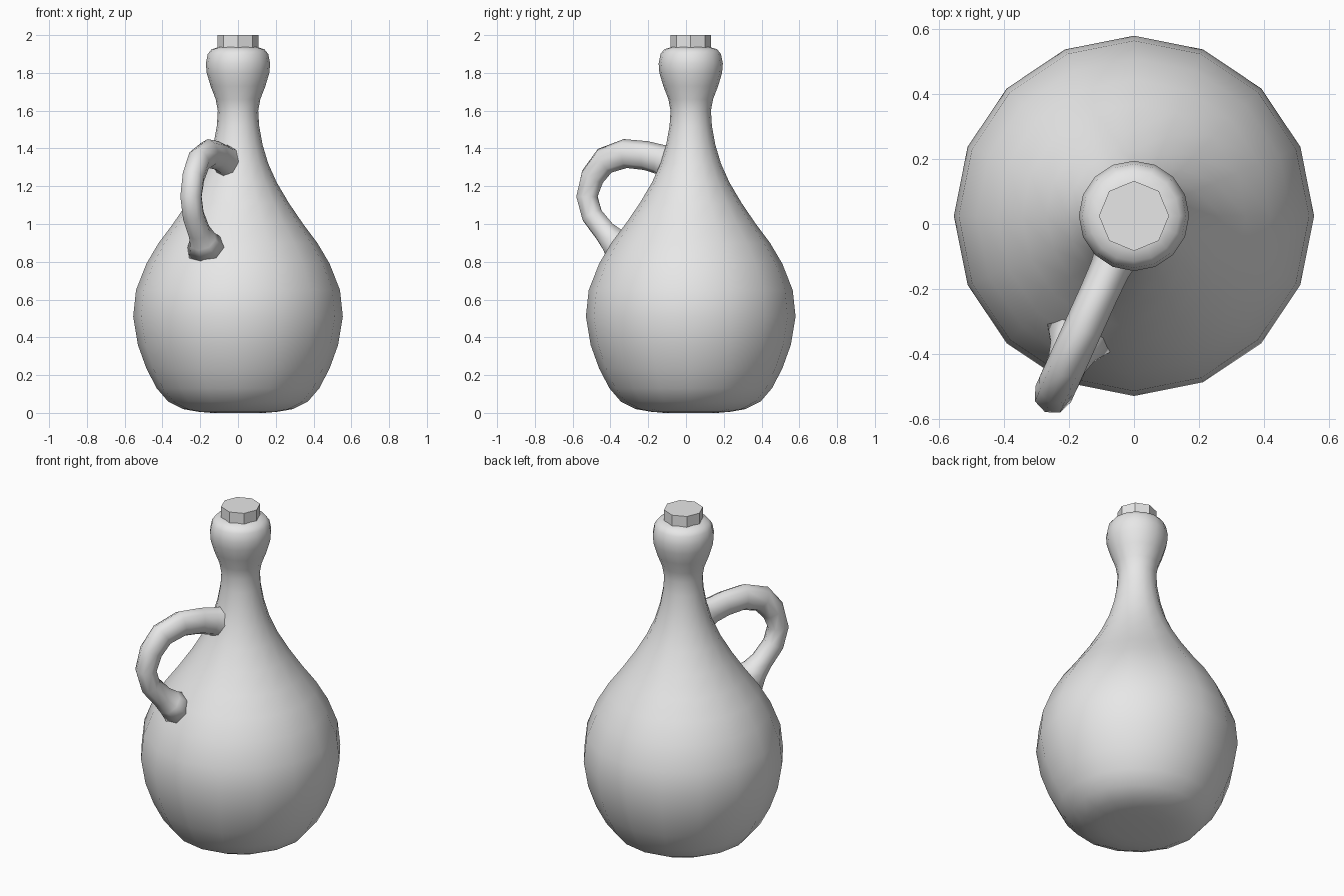
import bpy, bmesh
from math import sin, cos, pi
from mathutils import Vector

cube = bpy.data.objects.get("Cube")
if cube:
    bpy.data.objects.remove(cube)

AXIS = Vector((0, 0.025, 0))          # centre line of the bottle


def material(name, colour):
    mat = bpy.data.materials.new(name)
    mat.use_nodes = True
    mat.diffuse_color = colour
    mat.node_tree.nodes["Principled BSDF"].inputs["Base Color"].default_value = colour
    return mat


def skin_rings(name, rings, mat, smooth):
    """Bridge a series of point rings into a closed, capped surface."""
    bm = bmesh.new()
    loops = [[bm.verts.new(p) for p in ring] for ring in rings]
    n = len(loops[0])
    for a, b in zip(loops, loops[1:]):
        for i in range(n):
            j = (i + 1) % n
            bm.faces.new((a[i], a[j], b[j], b[i]))
    bm.faces.new(loops[0])
    bm.faces.new(loops[-1])
    bmesh.ops.recalc_face_normals(bm, faces=bm.faces)
    for f in bm.faces:
        f.smooth = smooth
    mesh = bpy.data.meshes.new(name)
    bm.to_mesh(mesh)
    bm.free()
    mesh.materials.append(mat)
    obj = bpy.data.objects.new(name, mesh)
    bpy.context.collection.objects.link(obj)
    return obj


def lathe(name, profile, sides, mat, smooth):
    rings = [[AXIS + Vector((r * cos(2 * pi * i / sides), r * sin(2 * pi * i / sides), z))
              for i in range(sides)] for r, z in profile]
    return skin_rings(name, rings, mat, smooth)


grey = material("plain grey", (0.8, 0.8, 0.8, 1))

# Round belly, tapering neck and swollen lip: (radius, height)
lathe("bottle_body", [
    (.14, 0), (.21, .006), (.29, .02), (.37, .06), (.43, .13), (.485, .235),
    (.53, .36), (.555, .51), (.54, .65), (.485, .79), (.42, .9), (.345, 1.0),
    (.27, 1.11), (.205, 1.22), (.16, 1.32), (.13, 1.42), (.112, 1.52),
    (.107, 1.6), (.118, 1.66), (.145, 1.73), (.166, 1.80), (.17, 1.85),
    (.16, 1.9), (.14, 1.925), (.10, 1.937)], 16, grey, True)

# Eight-sided faceted stopper
lathe("stopper", [(.108, 1.9), (.108, 2)], 8, grey, False)

# Looped handle: (distance from axis, height, side radius, in-plane radius)
path = [(.05, 1.30, .08, .12), (.13, 1.325, .07, .095), (.18, 1.342, .062, .08),
        (.26, 1.362, .06, .077), (.38, 1.373, .06, .077), (.5, 1.335, .06, .074),
        (.571, 1.25, .06, .068), (.603, 1.145, .06, .061), (.573, 1.045, .06, .06),
        (.50, .96, .062, .062), (.455, .915, .075, .075), (.40, .865, .115, .1)]
outward = Vector((-.413, -.911, 0)).normalized()
side = Vector((-outward.y, outward.x, 0))
centres = [AXIS + outward * d + Vector((0, 0, z)) for d, z, _, _ in path]
rings = []
for k, (_, _, wide, deep) in enumerate(path):
    tangent = centres[min(k + 1, len(path) - 1)] - centres[max(k - 1, 0)]
    across = tangent.cross(side).normalized()
    rings.append([centres[k] + side * wide * cos(i * pi / 4) + across * deep * sin(i * pi / 4)
                  for i in range(8)])
skin_rings("handle", rings, grey, True)
